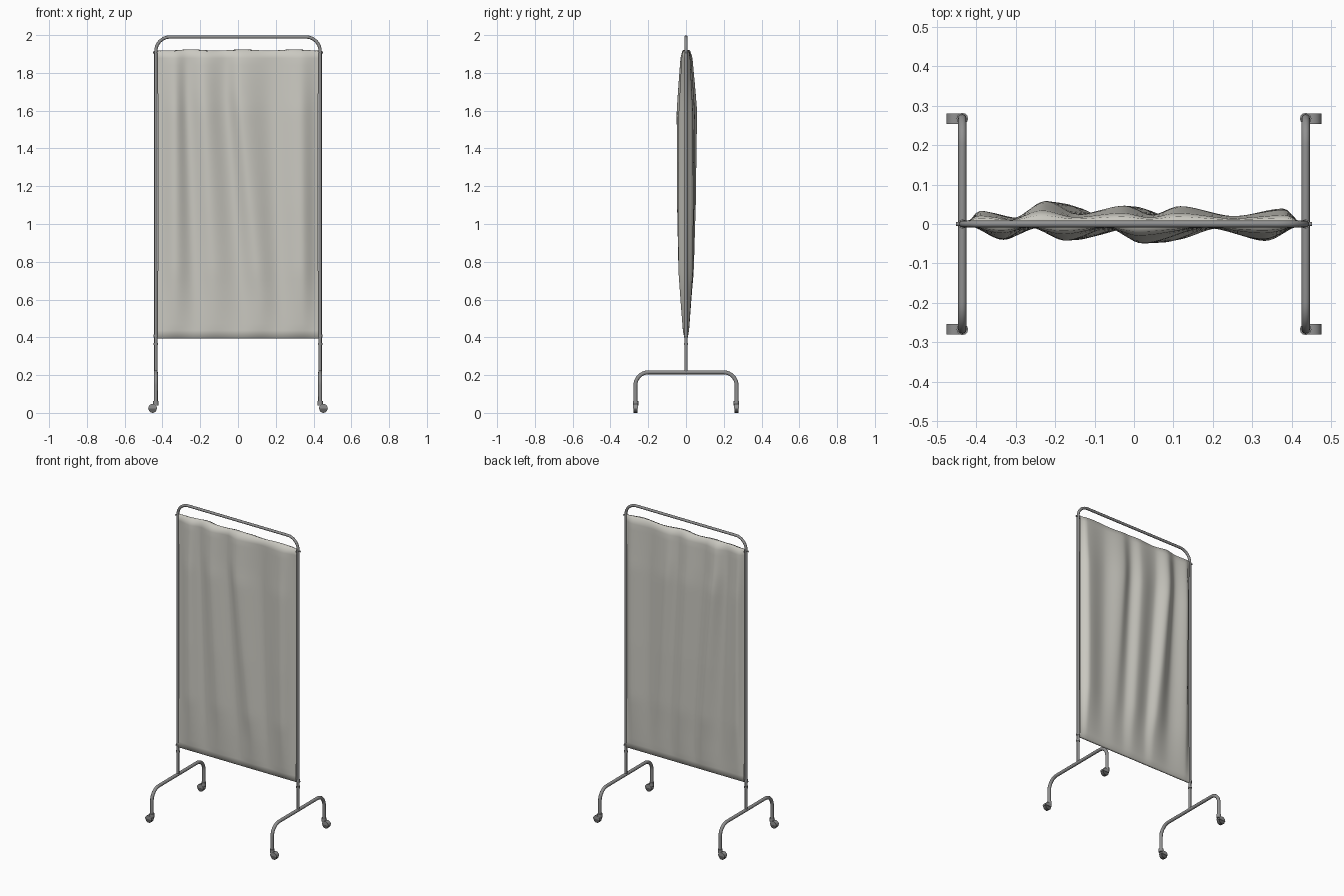
import bpy, bmesh, math
from mathutils import Vector

if "Cube" in bpy.data.objects:
    bpy.data.objects.remove(bpy.data.objects["Cube"])


def mat(name, c):
    m = bpy.data.materials.new(name)
    m.diffuse_color = (*c, 1)
    m.use_nodes = True
    m.node_tree.nodes["Principled BSDF"].inputs["Base Color"].default_value = m.diffuse_color
    return m


METAL = mat("grey metal", (0.28, 0.28, 0.28))
CLOTH = mat("off white cloth", (0.59, 0.58, 0.53))
RUBBER = mat("dark grey rubber", (0.11, 0.11, 0.11))


def make(name, bm, m, angle=40):
    bmesh.ops.recalc_face_normals(bm, faces=bm.faces)
    me = bpy.data.meshes.new(name)
    bm.to_mesh(me)
    ob = bpy.data.objects.new(name, me)
    bpy.context.collection.objects.link(ob)
    me.materials.append(m)
    bpy.ops.object.select_all(action='DESELECT')
    ob.select_set(True)
    bpy.context.view_layer.objects.active = ob
    bpy.ops.object.shade_smooth_by_angle(angle=math.radians(angle))
    return ob


def tube(name, pts, r, m=METAL, n=12):
    """Sweep a circle along a planar path of points."""
    pts = [Vector(p) for p in pts]
    dirs = [(b - a).normalized() for a, b in zip(pts, pts[1:])]
    side = Vector((1, 0, 0)) if all(abs(d.x) < 1e-4 for d in dirs) else Vector((0, 1, 0))
    bm = bmesh.new()
    rings = []
    for i, p in enumerate(pts):
        d = (dirs[max(i - 1, 0)] + dirs[min(i, len(dirs) - 1)]).normalized()
        u = d.cross(side).normalized()
        rings.append([bm.verts.new(p + r * (math.cos(2 * math.pi * k / n) * side +
                                            math.sin(2 * math.pi * k / n) * u)) for k in range(n)])
    for a, b in zip(rings, rings[1:]):
        for k in range(n):
            bm.faces.new((a[k], a[(k + 1) % n], b[(k + 1) % n], b[k]))
    bm.faces.new(rings[0])
    bm.faces.new(rings[-1])
    return make(name, bm, m)


def arch(half, top, bottom, rad, steps=8):
    """Upside-down U with rounded corners, as (horizontal, z) pairs."""
    q = [math.pi / 2 * i / steps for i in range(steps + 1)]
    right = [(half - rad + rad * math.sin(a), top - rad + rad * math.cos(a)) for a in q]
    left = [(-h, z) for h, z in reversed(right)]
    return [(-half, bottom)] + left + right + [(half, bottom)]


# Main frame
tube("upper_frame", [(h, 0, z) for h, z in arch(0.435, 1.99, 0.215, 0.075)], 0.0085)

# Curtain rods
tube("top_rod", [(-0.451, 0, 1.908), (0.451, 0, 1.908)], 0.005)
tube("bottom_rod", [(-0.448, 0, 0.403), (0.448, 0, 0.403)], 0.005)

# Feet, collars and castors
for s, sn in ((-1, "left"), (1, "right")):
    x = 0.435 * s
    tube(sn + "_foot", [(x, h, z) for h, z in arch(0.268, 0.215, 0.05, 0.07)], 0.0105)
    for z in (0.365, 0.408):
        tube(sn + "_collar", [(x, 0, z - 0.006), (x, 0, z + 0.006)], 0.0115)
    for y in (-0.267, 0.267):
        tube(sn + "_castor_socket", [(x, y, 0.038), (x, y, 0.062)], 0.0145)
        cx = 0.452 * s
        tube(sn + "_castor_wheel", [(cx, y - 0.011, 0.022), (cx, y + 0.011, 0.022)], 0.022, RUBBER, 16)
        # hood wraps the upper part of the wheel
        bm = bmesh.new()
        ang = [math.pi * i / 10 for i in range(11)]
        f = bm.faces.new([bm.verts.new((cx + 0.0235 * math.cos(a), y - 0.0135,
                                        0.024 + 0.0235 * math.sin(a))) for a in ang])
        ext = bmesh.ops.extrude_face_region(bm, geom=[f])
        bmesh.ops.translate(bm, vec=(0, 0.027, 0),
                            verts=[v for v in ext["geom"] if isinstance(v, bmesh.types.BMVert)])
        make(sn + "_castor_hood", bm, METAL)

# Cloth folds of each layer: x near the top, x near the bottom, depth near top, depth near bottom
FRONT = [(-.427, -.427, -.004, -.004), (-.335, -.33, -.038, -.042), (-.27, -.23, -.008, -.008),
         (-.18, -.12, -.043, -.038), (-.07, .01, -.010, -.010), (.01, .12, -.050, -.045),
         (.18, .22, -.010, -.012), (.33, .34, -.038, -.047), (.427, .427, -.004, -.004)]
BACK = [(-.427, -.427, .004, .004), (-.395, -.385, .034, .030), (-.31, -.26, .016, .012),
        (-.235, -.13, .060, .045), (-.15, -.07, .026, .020), (-.03, .03, .047, .042),
        (.04, .10, .024, .020), (.11, .18, .047, .030), (.25, .26, .020, .020),
        (.385, .38, .036, .042), (.427, .427, .004, .004)]
# Fold strength by height
SWELL = [(0.395, 0), (0.43, .2), (.75, .85), (1.1, 1), (1.6, 1), (1.88, .5), (1.925, .2)]


def swell(z):
    for (a, u), (b, v) in zip(SWELL, SWELL[1:]):
        if z <= b + 1e-6:
            return u + (v - u) * (z - a) / (b - a)
    return SWELL[-1][1]


def depth(folds, x, z):
    t = min(max((1.7 - z) / 1.1, 0), 1)
    pts = [(a + (b - a) * t, c + (d - c) * t) for a, b, c, d in folds]
    for (a, u), (b, v) in zip(pts, pts[1:]):
        if x <= b + 1e-6:
            k = (x - a) / (b - a)
            return u + (v - u) * k * k * (3 - 2 * k)
    return 0


# Curtain: one closed sleeve, front layer going up and back layer coming down
NX, NZ = 72, 40
zs = [0.398 + 1.518 * j / NZ for j in range(NZ + 1)]
loop = [(FRONT, -1, z) for z in zs] + [(None, 0, 1.921)]
loop += [(BACK, 1, z) for z in reversed(zs)] + [(None, 0, 0.393)]
bm = bmesh.new()
grid = []
for folds, sg, z in loop:
    row = []
    for i in range(NX + 1):
        x = -0.427 + 0.854 * i / NX
        y, k = 0, swell(z)
        if folds:
            y = sg * 0.0085 * (1 - k) + depth(folds, x, z) * k
        else:
            y = 0.004 if z > 1 else 0
        lift = 0.003 * math.sin(23 * x + 1) if z > 1.9 else 0  # uneven upper edge
        row.append(bm.verts.new((x * (1 - 0.006 * k), y, z + lift)))
    grid.append(row)
for a, b in zip(grid, grid[1:] + grid[:1]):
    for i in range(NX):
        bm.faces.new((a[i], a[i + 1], b[i + 1], b[i]))
make("curtain", bm, CLOTH, 80)
